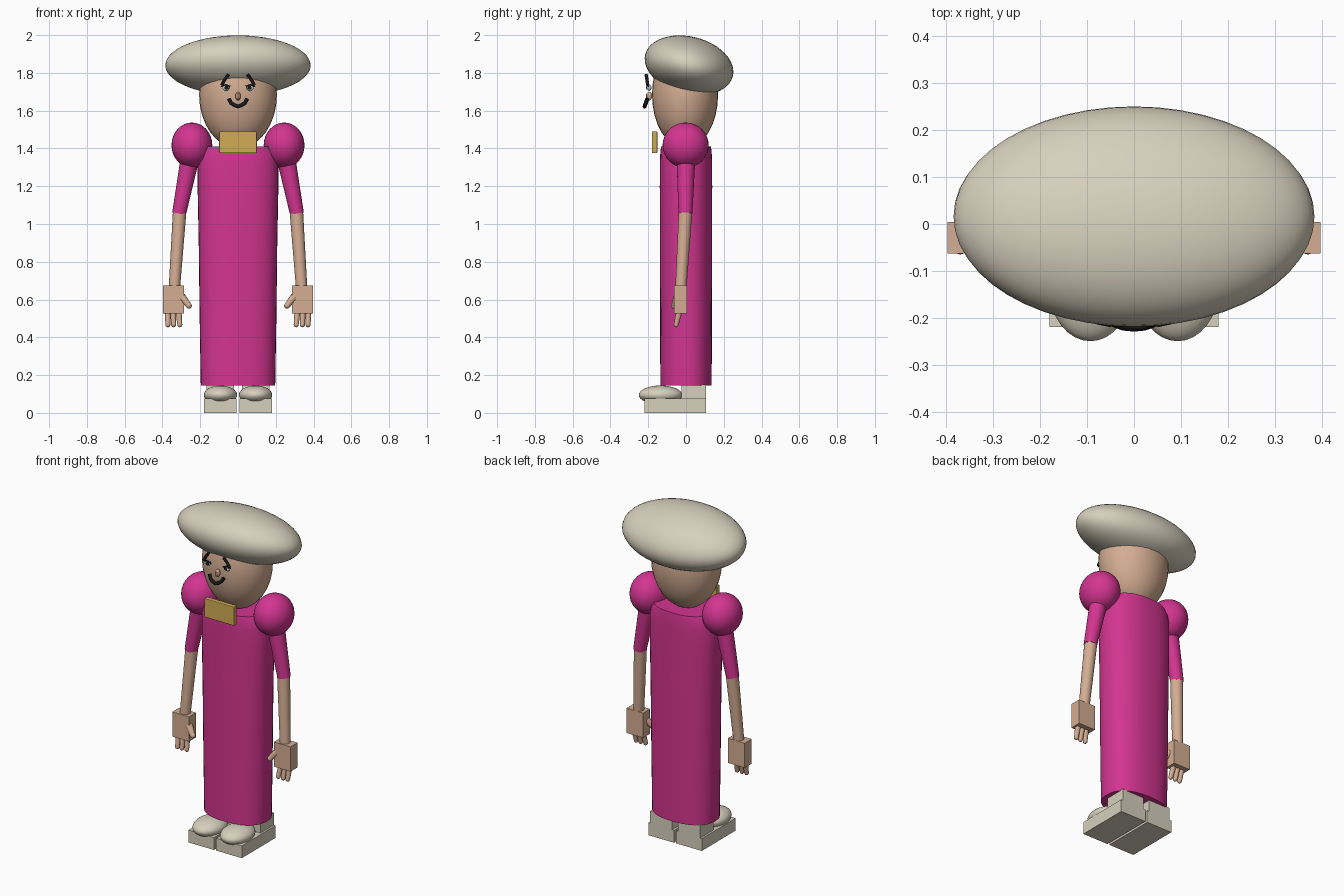
import bpy, bmesh, math
from mathutils import Vector

if "Cube" in bpy.data.objects:
    bpy.data.objects.remove(bpy.data.objects["Cube"])


def mat(name, rgb):
    m = bpy.data.materials.new(name)
    m.diffuse_color = (*rgb, 1)
    m.use_nodes = True
    m.node_tree.nodes["Principled BSDF"].inputs["Base Color"].default_value = m.diffuse_color
    return m


CREAM = mat("cream", (0.68, 0.63, 0.51))
PINK = mat("magenta cloth", (0.65, 0.035, 0.28))
SKIN = mat("skin", (0.66, 0.42, 0.29))
GOLD = mat("gold", (0.64, 0.41, 0.09))
BLACK = mat("black", (0.01, 0.01, 0.01))
WHITE = mat("eye white", (0.70, 0.74, 0.80))
BROWN = mat("nose tan", (0.45, 0.22, 0.13))


def finish(ob, name, m, smooth=True):
    ob.name = name
    ob.data.materials.clear()
    ob.data.materials.append(m)
    if smooth:
        bpy.ops.object.shade_smooth_by_angle(angle=math.radians(40))
    return ob


def ball(name, loc, radii, m, tilt=0, seg=32):
    bpy.ops.mesh.primitive_uv_sphere_add(segments=seg, ring_count=seg // 2, location=loc,
                                         rotation=(tilt, 0, 0))
    bpy.context.object.scale = radii
    return finish(bpy.context.object, name, m)


def box(name, lo, hi, m, bevel=0.0):
    lo, hi = Vector(lo), Vector(hi)
    bpy.ops.mesh.primitive_cube_add(size=1, location=(lo + hi) / 2)
    ob = bpy.context.object
    ob.scale = hi - lo
    bpy.ops.object.transform_apply(location=False, rotation=False, scale=True)
    if bevel:
        b = ob.modifiers.new("bevel", 'BEVEL')
        b.width, b.segments = bevel, 2
    return finish(ob, name, m, smooth=False)


def limb(name, a, b, r1, r2, m, seg=24):
    a, b = Vector(a), Vector(b)
    bpy.ops.mesh.primitive_cone_add(vertices=seg, radius1=r1, radius2=r2,
                                    depth=(b - a).length, location=(a + b) / 2)
    bpy.context.object.rotation_euler = (b - a).to_track_quat('Z', 'Y').to_euler()
    return finish(bpy.context.object, name, m)


def stroke(name, pts, r, m):
    cu = bpy.data.curves.new(name, 'CURVE')
    cu.dimensions = '3D'
    cu.bevel_depth, cu.bevel_resolution, cu.use_fill_caps = r, 2, True
    sp = cu.splines.new('POLY')
    sp.points.add(len(pts) - 1)
    for p, co in zip(sp.points, pts):
        p.co = (*co, 1)
    cu.materials.append(m)
    ob = bpy.data.objects.new(name, cu)
    bpy.context.collection.objects.link(ob)
    return ob


# Dress: stacked oval rings (height, half width, half depth)
rings = [(0.145, 0.197, 0.136), (0.5, 0.203, 0.137), (0.9, 0.208, 0.138),
         (1.2, 0.214, 0.139), (1.33, 0.214, 0.138), (1.38, 0.205, 0.136), (1.41, 0.185, 0.132)]
bm = bmesh.new()
N = 40
loops = []
for z, rx, ry in rings:
    loop = []
    for i in range(N):
        c, s = math.cos(2 * math.pi * i / N), math.sin(2 * math.pi * i / N)
        # slightly squared oval
        loop.append(bm.verts.new((rx * math.copysign(abs(c) ** 0.85, c),
                                  ry * math.copysign(abs(s) ** 0.85, s), z)))
    loops.append(loop)
for l0, l1 in zip(loops, loops[1:]):
    for i in range(N):
        j = (i + 1) % N
        bm.faces.new((l0[i], l0[j], l1[j], l1[i]))
bm.faces.new(loops[0][::-1])
bm.faces.new(loops[-1])
me = bpy.data.meshes.new("dress")
bm.to_mesh(me)
bm.free()
dress = bpy.data.objects.new("dress", me)
bpy.context.collection.objects.link(dress)
bpy.ops.object.select_all(action='DESELECT')
bpy.context.view_layer.objects.active = dress
dress.select_set(True)
finish(dress, "dress", PINK)

# Head, hat and collar
ball("head", (0, -0.005, 1.685), (0.206, 0.175, 0.285), SKIN)
ball("hat", (0, 0.016, 1.84), (0.385, 0.239, 0.152), CREAM, tilt=math.radians(-14), seg=48)
box("collar", (-0.1, -0.18, 1.375), (0.1, -0.152, 1.49), GOLD, bevel=0.004)

# Nose and smiling mouth
ball("nose", (0, -0.195, 1.677), (0.014, 0.016, 0.023), SKIN, seg=16)
ball("nose_mark", (0, -0.209, 1.675), (0.009, 0.004, 0.015), BROWN, seg=16)
stroke("mouth", [(-0.048, -0.205, 1.662), (-0.036, -0.212, 1.640), (-0.02, -0.217, 1.630),
                 (0, -0.219, 1.622), (0.02, -0.217, 1.630), (0.036, -0.212, 1.640),
                 (0.048, -0.205, 1.662)], 0.011, BLACK)

for s, side in ((-1, "left"), (1, "right")):
    # Eyes and brows
    stroke(side + "_brow", [(s * 0.086, -0.203, 1.735), (s * 0.07, -0.207, 1.765),
                            (s * 0.05, -0.211, 1.79)], 0.009, BLACK)
    ball(side + "_eye", (s * 0.064, -0.195, 1.722), (0.019, 0.012, 0.017), WHITE, seg=16)
    ball(side + "_pupil", (s * 0.061, -0.206, 1.722), (0.010, 0.005, 0.011), BLACK, seg=16)
    stroke(side + "_eyelid", [(s * 0.09, -0.198, 1.728), (s * 0.066, -0.205, 1.738),
                              (s * 0.042, -0.203, 1.728)], 0.004, BLACK)

    # Puffed shoulder, sleeve and forearm
    ball(side + "_shoulder", (s * 0.244, -0.002, 1.417), (0.108, 0.122, 0.12), PINK)
    limb(side + "_sleeve", (s * 0.252, 0, 1.36), (s * 0.312, -0.003, 1.055), 0.050, 0.037, PINK)
    limb(side + "_forearm", (s * 0.308, -0.002, 1.08), (s * 0.337, -0.027, 0.66),
         0.036, 0.030, SKIN)

    # Square palm, three fingers and a thumb
    xs = sorted((s * 0.285, s * 0.398))
    box(side + "_palm", (xs[0], -0.063, 0.525), (xs[1], 0.004, 0.675), SKIN)
    for x0, x1 in ((0.373, 0.371), (0.343, 0.341), (0.315, 0.308)):
        limb(side + "_finger", (s * x0, -0.035, 0.54), (s * x1, -0.052, 0.467), 0.016, 0.013, SKIN, 16)
        ball(side + "_fingertip", (s * x1, -0.052, 0.467), (0.013, 0.013, 0.014), SKIN, seg=16)
    limb(side + "_thumb", (s * 0.298, -0.045, 0.615), (s * 0.260, -0.063, 0.568),
         0.021, 0.015, SKIN, 16)
    ball(side + "_thumb_tip", (s * 0.260, -0.063, 0.568), (0.016, 0.016, 0.016), SKIN, seg=16)

    # Shoe: flat sole, rounded toe and square heel
    xs = sorted((s * 0.007, s * 0.18))
    box(side + "_sole", (xs[0], -0.22, 0), (xs[1], 0.105, 0.075), CREAM)
    ball(side + "_toe", (s * 0.093, -0.135, 0.095), (0.088, 0.115, 0.05), CREAM)
    xs = sorted((s * 0.02, s * 0.168))
    box(side + "_heel", (xs[0], -0.025, 0.07), (xs[1], 0.105, 0.15), CREAM)
